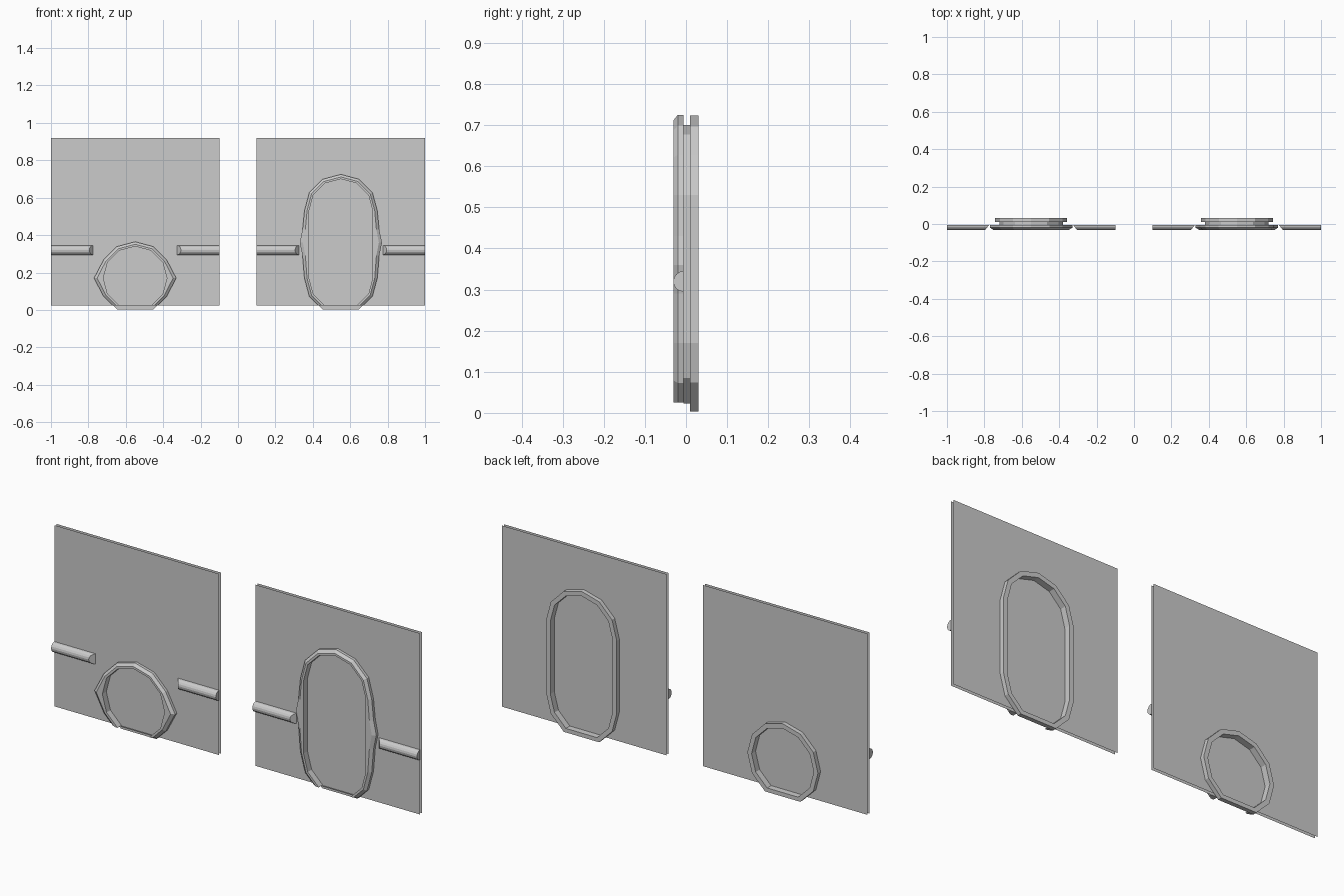
import bpy, bmesh, math

if "Cube" in bpy.data.objects:
    bpy.data.objects.remove(bpy.data.objects["Cube"])

Z0, Z1 = 0.025, 0.92          # wall bottom and top
FRONT, BACK = -0.006, 0.01    # wall sheet depths
LOW = 0.17                    # centre height of the lower arc


def half(r, top, bulge=0.0, floor=None):
    """Half outline (x offset, z) from the bottom to the apex of a 12-sided arch."""
    def arc(c, a):
        a = math.radians(a)
        return (r * math.cos(a), c + r * math.sin(a))
    pts = [arc(LOW, -60), arc(LOW, -30)]
    if floor is not None and pts[0][1] < floor:
        (x0, z0), (x1, z1) = pts
        t = (floor - z0) / (z1 - z0)
        pts[0] = (x0 + t * (x1 - x0), floor)
    if top > LOW:
        pts += [arc(LOW, 0), (r + bulge * .4, .29), (r + bulge, .36),
                (r + bulge * .4, .43), arc(top, 0)]
    else:
        pts.append((r + bulge, LOW))
    return pts + [arc(top, 30), arc(top, 60), (0, top + r)]


def loop(cx, y, r, top, bulge=0.0, floor=None):
    h = half(r, top, bulge, floor)
    return ([(cx + x, y, z) for x, z in h] +
            [(cx - x, y, z) for x, z in reversed(h[:-1])])


def finish(name, bm):
    bmesh.ops.recalc_face_normals(bm, faces=bm.faces)
    me = bpy.data.meshes.new(name)
    bm.to_mesh(me)
    bm.free()
    ob = bpy.data.objects.new(name, me)
    bpy.context.collection.objects.link(ob)
    return ob


def loft(name, loops, wrap_path=True, wrap_section=True, caps=False):
    """Bridge matching loops; optionally close around the path and section."""
    bm = bmesh.new()
    vs = [[bm.verts.new(p) for p in l] for l in loops]
    n, m = len(vs[0]), len(vs)
    for i in range(m if wrap_section else m - 1):
        a, b = vs[i], vs[(i + 1) % m]
        for j in range(n if wrap_path else n - 1):
            k = (j + 1) % n
            bm.faces.new((a[j], a[k], b[k], b[j]))
    if caps:
        for e in (0, -1):
            bm.faces.new([l[e] for l in vs])
    return finish(name, bm)


def sheet(name, pts):
    bm = bmesh.new()
    bm.faces.new([bm.verts.new(p) for p in pts])
    return finish(name, bm)


def rail(name, x_outer, x_door):
    """Half-round rail, its end by the door slanted back."""
    s = 0.02 if x_outer > x_door else -0.02
    section = [(math.cos(a), math.sin(a))
               for a in (math.pi * i / 8 for i in range(9))]
    outer = [(x_outer, FRONT - .025 * q, .32 + .025 * p) for p, q in section]
    inner = [(x_door + s * q, FRONT - .025 * q, .32 + .025 * p) for p, q in section]
    bm = bmesh.new()
    rows = [[bm.verts.new(p) for p in l] for l in (outer, inner)]
    for j in range(8):
        bm.faces.new((rows[0][j], rows[0][j + 1], rows[1][j + 1], rows[1][j]))
    for row in rows:
        bm.faces.new(row)
    return finish(name, bm)


def panel(tag, cx, top):
    # two thin wall sheets, notched around the doorway
    for side, y in (("front", FRONT), ("back", BACK)):
        arch = loop(cx, y, .17, top, 0, Z0)
        corners = [(cx - .45, y, Z0), (cx - .45, y, Z1),
                   (cx + .45, y, Z1), (cx + .45, y, Z0)]
        sheet(f"{tag}_wall_{side}", arch + corners)
    # infill and the lining through the wall
    sheet(f"{tag}_door_infill", loop(cx, 0.0, .17, top))
    loft(f"{tag}_door_lining", [loop(cx, FRONT, .17, top), loop(cx, BACK, .17, top)],
         wrap_section=False)
    # chamfered front trim that swells out where the rails meet it
    section = [(.195, FRONT, .025), (.195, -.02, .025), (.181, -.031, .022),
               (.17, -.031, 0), (.17, FRONT, 0)]
    loft(f"{tag}_front_trim", [loop(cx, y, r, top, b, Z0) for r, y, b in section],
         wrap_path=False, caps=True)
    # plain square trim on the back, closed along the bottom
    loft(f"{tag}_back_trim", [loop(cx, y, r, top) for r, y in
                              ((.193, BACK), (.193, .031), (.17, .031), (.17, BACK))])
    # handrails either side
    rail(f"{tag}_rail_left", cx - .45, cx - .225)
    rail(f"{tag}_rail_right", cx + .45, cx + .225)


panel("small", -.55, LOW)
panel("tall", .55, .53)
